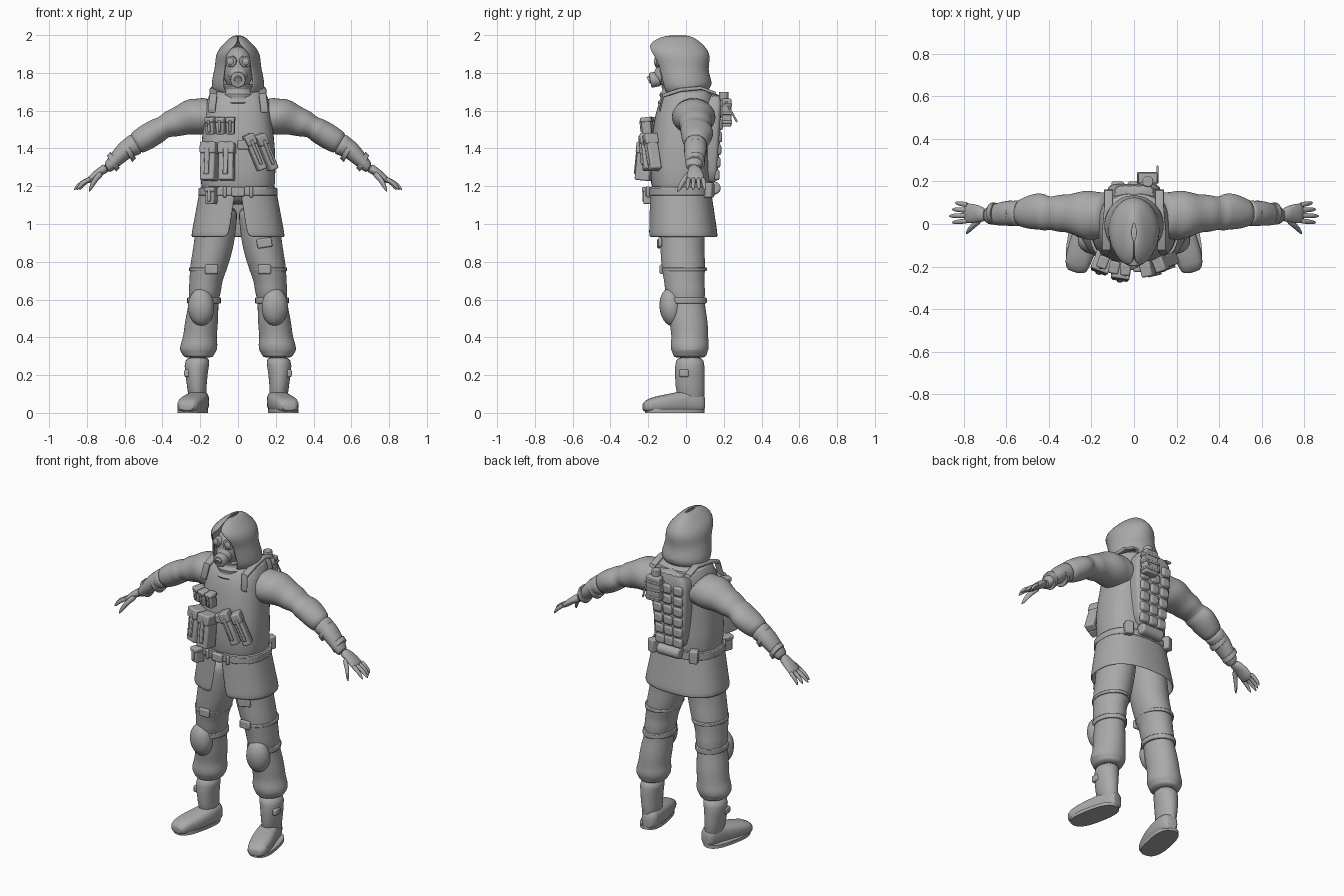
import bpy, bmesh, math
from mathutils import Vector, Matrix, Euler

cube = bpy.data.objects.get("Cube")
if cube:
    bpy.data.objects.remove(cube, do_unlink=True)

shade = .4
grey = bpy.data.materials.new("plain grey")
grey.use_nodes = True
grey.diffuse_color = (shade, shade, shade, 1)
grey.node_tree.nodes["Principled BSDF"].inputs["Base Color"].default_value = grey.diffuse_color
X, Y, Z = Vector((1, 0, 0)), Vector((0, 1, 0)), Vector((0, 0, 1))
across_arm = Vector((.5, 0, .87))
parts = []


def finish(name, bm, mirror=False, smooth=False, bevel=0, thickness=0):
    bmesh.ops.recalc_face_normals(bm, faces=bm.faces)
    mesh = bpy.data.meshes.new(name)
    bm.to_mesh(mesh)
    bm.free()
    mesh.materials.append(grey)
    part = bpy.data.objects.new(name, mesh)
    bpy.context.collection.objects.link(part)
    if mirror:
        part.modifiers.new("mirror", 'MIRROR').use_mirror_merge = False
    if thickness:
        shell = part.modifiers.new("thickness", 'SOLIDIFY')
        shell.thickness, shell.offset = thickness, -1
    if bevel:
        edge = part.modifiers.new("bevel", 'BEVEL')
        edge.width, edge.segments = bevel, 2
    if smooth:
        part.modifiers.new("smooth", 'SUBSURF').levels = 1
    parts.append(part)


def rounded(angle, power):
    """Point on a unit circle, squarer for a higher power."""
    c, s = math.cos(angle), math.sin(angle)
    return math.copysign(abs(c) ** (2 / power), c), math.copysign(abs(s) ** (2 / power), s)


def bridge(bm, rows, closed):
    for low, high in zip(rows, rows[1:]):
        for i in range(len(low) - (not closed)):
            j = (i + 1) % len(low)
            bm.faces.new((low[i], low[j], high[j], high[i]))


def loft(name, rings, u=X, v=Y, sides=20, power=2, **look):
    """Closed skin over rings of (x, y, z, half width along u, half width along v)."""
    bm = bmesh.new()
    rows = []
    for x, y, z, a, b in rings:
        outline = [rounded(i * math.tau / sides, power) for i in range(sides)]
        rows.append([bm.verts.new(Vector((x, y, z)) + u * a * c + v * b * s) for c, s in outline])
    bridge(bm, rows, closed=True)
    bm.faces.new(rows[0])
    bm.faces.new(rows[-1])
    finish(name, bm, **look)


def folded(keys, steps=3, ripple=.04):
    """Fill in rings between the keys and swell them alternately like creased cloth."""
    rings = []
    for start, end in zip(keys, keys[1:]):
        for i in range(steps):
            x, y, z, a, b = [p + (q - p) * i / steps for p, q in zip(start, end)]
            swell = 1 + ripple * math.sin(len(rings) * 2)
            rings.append((x, y, z, a * swell, b * swell))
    return rings + [keys[-1]]


def body(levels):
    """Rings centred on the body from (z, front, back, half width)."""
    return [(0, (front + back) / 2, z, width, (back - front) / 2) for z, front, back, width in levels]


def wrap(name, levels, sides=36, power=2, **look):
    """Cloth around the body, open in front: (z, front, back, half width, half gap angle)."""
    bm = bmesh.new()
    rows = []
    for z, front, back, width, gap in levels:
        row = []
        for i in range(sides + 1):
            s, c = rounded(gap + (math.tau - 2 * gap) * i / sides, power)
            # the angle is measured from the front, so sine and cosine swap roles
            row.append(bm.verts.new((width * c, (front + back) / 2 - s * (back - front) / 2, z)))
        rows.append(row)
    bridge(bm, rows, closed=False)
    finish(name, bm, thickness=.01, smooth=True, **look)


def place(pos, turn, size):
    return Matrix.LocRotScale(Vector(pos), Euler(turn), Vector(size))


def box(name, pos, size, turn=(0, 0, 0), bevel=.008, **look):
    bm = bmesh.new()
    bmesh.ops.create_cube(bm, size=1, matrix=place(pos, turn, size))
    finish(name, bm, bevel=bevel, **look)


def ball(name, pos, size, turn=(0, 0, 0), **look):
    bm = bmesh.new()
    bmesh.ops.create_uvsphere(bm, u_segments=24, v_segments=14, radius=1, matrix=place(pos, turn, size))
    finish(name, bm, **look)


def rod(name, start, end, radius, taper=1, **look):
    bm = bmesh.new()
    start, end = Vector(start), Vector(end)
    axis = end - start
    turn = Z.rotation_difference(axis).to_matrix().to_4x4()
    bmesh.ops.create_cone(bm, cap_ends=True, segments=20, radius1=radius, radius2=radius * taper,
                          depth=axis.length, matrix=Matrix.Translation((start + end) / 2) @ turn)
    finish(name, bm, **look)


def vest_pouch(name, x, z, size, lean=0, tilt=0):
    """Pouch with lid and strap, lying against the curved front of the vest."""
    width, depth, height = size
    surface = -.03 - .16 * (1 - abs(x / .2) ** 2.5) ** .4
    turn = (tilt, lean, x * 2.5)
    frame = Euler(turn).to_matrix()
    pos = Vector((x, surface - depth * .4, z))
    box(name, pos, size, turn)
    box(name + "_lid", pos + frame @ Vector((0, 0, height * .36)), (width * 1.1, depth * 1.2, height * .3), turn)
    box(name + "_strap", pos - frame @ Vector((0, depth / 2, 0)), (width / 3, .02, height * .7), turn, bevel=.004)


# Vest, collar and shoulder straps
loft("vest", body([(1.1, -.16, .12, .18), (1.2, -.19, .13, .2), (1.4, -.19, .13, .2), (1.54, -.17, .14, .18),
                   (1.64, -.15, .15, .17), (1.7, -.11, .15, .15), (1.72, -.08, .1, .1)]),
     sides=32, power=2.5, smooth=True)
collar = []
for i in range(9):
    bulge = .01 * math.sin(i * 2)
    collar.append((1.63 + i / 70, -.15 - bulge + i / 300, .09, .11 + bulge - i / 300))
loft("collar", body(collar), smooth=True)
loft("shoulder_strap", [(.14, -.14, 1.6, .02, .01), (.13, -.12, 1.68, .02, .01), (.13, -.03, 1.71, .02, .01),
                        (.12, .08, 1.72, .02, .01), (.12, .16, 1.69, .02, .01)],
     v=(Z - Y * .3), power=4, mirror=True)

# Coat skirt split at the front, and belt
skirt = []
for i in range(6):
    t = i / 5
    skirt.append((1.2 - .27 * t, -.19 - .01 * t, .13 + .04 * t, .2 + .05 * t, .02 + .13 * t))
wrap("coat_skirt", skirt, power=2.4)
loft("belt", body([(z, -.2, .14, .21) for z in (1.15, 1.19)]), sides=40, power=2.5, bevel=.004)
box("belt_buckle", (0, -.2, 1.17), (.07, .03, .05))
box("belt_loop", (.07, -.2, 1.17), (.02, .02, .06), mirror=True)

# Hood
wrap("hood", [(1.69, -.12, .1, .12, .5), (1.72, -.14, .13, .14, .6), (1.75, -.15, .14, .14, .6),
              (1.8, -.16, .12, .13, .6), (1.84, -.17, .12, .12, .6), (1.89, -.2, .13, .12, .6),
              (1.93, -.21, .11, .1, .4), (1.96, -.19, .08, .07, .05), (1.99, -.14, .04, .04, .05),
              (2, -.08, 0, .01, .05)])

# Face mask with goggles and filter
ball("mask", (0, -.06, 1.82), (.08, .1, .12))
ball("mask_snout", (0, -.13, 1.79), (.05, .04, .05))
rod("filter", (0, -.14, 1.77), (0, -.19, 1.76), radius=.04, bevel=.006)
rod("filter_inlet", (0, -.18, 1.77), (0, -.2, 1.76), radius=.02)
rod("goggle_rim", (.03, -.13, 1.86), (.04, -.16, 1.86), radius=.03, mirror=True, bevel=.004)
ball("goggle_lens", (.04, -.16, 1.86), (.02, .01, .02), mirror=True)

# Sleeves and cuffs
loft("sleeve", folded([(.1, .04, 1.58, .1, .1), (.2, .04, 1.57, .12, .11), (.32, .05, 1.54, .09, .08),
                       (.4, .05, 1.51, .08, .06), (.45, .06, 1.48, .09, .07), (.55, .05, 1.42, .06, .06)]),
     u=Y, v=across_arm, smooth=True, mirror=True)
loft("forearm", folded([(.53, .05, 1.43, .06, .06), (.6, .05, 1.39, .06, .05), (.7, .04, 1.29, .04, .03)]),
     u=Y, v=across_arm, smooth=True, mirror=True)
for x, z, radius in ((.57, 1.4, .06), (.65, 1.34, .05)):
    loft("cuff_strap", [(x + i, .05, z - i, radius, radius) for i in (0, .02)],
         u=Y, v=across_arm, mirror=True, bevel=.003)

# Hands
loft("palm", [(.69, .04, 1.3, .03, .03), (.73, .05, 1.28, .04, .02), (.78, .05, 1.24, .05, .02),
              (.8, .05, 1.22, .04, .01)], u=Y, v=across_arm, smooth=True, mirror=True)


def finger(name, root, tip, radius):
    root, tip = Vector(root), Vector(tip)
    rings = []
    for i in range(7):
        t = i / 6
        knuckle = Vector((.3, 0, .5)) * radius * math.sin(math.pi * t)
        thin = radius * math.sqrt(1.05 - t ** 4)
        rings.append((*(root.lerp(tip, t) + knuckle), thin, thin))
    loft(name, rings, u=Y, v=across_arm, sides=10, smooth=True, mirror=True)


for i in range(4):
    reach = .87 - .015 * abs(i - 2)
    finger("finger", (.78, .09 - i / 40, 1.24), (reach, .1 - i / 32, 1.18), radius=.012)
finger("thumb", (.72, .02, 1.27), (.79, -.045, 1.17), radius=.016)

# Trousers with gathered cuffs
loft("trouser_leg", folded([(.21, .02, .29, .07, .08), (.21, .02, .33, .1, .1), (.2, .02, .42, .09, .1),
                            (.18, 0, .6, .08, .1), (.17, -.01, .7, .09, .11), (.13, -.02, .88, .11, .12),
                            (.1, -.02, 1.1, .1, .12)], ripple=.03), sides=24, smooth=True, mirror=True)
loft("thigh_strap", [(.16, -.01, z, .1, .12) for z in (.75, .77)], sides=24, mirror=True, bevel=.004)
box("thigh_buckle", (.14, -.13, .76), (.07, .02, .05), mirror=True)
box("upper_thigh_buckle", (.14, -.14, .9), (.08, .02, .05), turn=(0, -.15, .1))
ball("knee_pad", (.195, -.08, .56), (.07, .06, .1), turn=(.1, 0, .15), mirror=True)
loft("knee_strap", [(.18, 0, z, .09, .11) for z in (.58, .61)], sides=24, mirror=True, bevel=.004)

# Boots turned slightly outward
toe_out = Vector((.2, -1, 0)).normalized()
sideways = toe_out.cross(-Z)
loft("boot_shaft", [(.21, .03, .03, .05, .07), (.22, .02, .15, .05, .08), (.22, .02, .26, .07, .08),
                    (.21, .02, .3, .06, .07)], smooth=True, mirror=True)
loft("boot_foot", [(.2, .1, .05, .03, .04), (.2, .08, .06, .05, .06), (.21, 0, .06, .06, .06),
                   (.24, -.1, .05, .07, .05), (.27, -.2, .04, .06, .04), (.27, -.23, .03, .04, .02)],
     u=sideways, v=Z, power=2.7, smooth=True, mirror=True)
loft("boot_sole", [(.24, -.06, z, .07, .16) for z in (0, .02)],
     u=sideways, v=toe_out, sides=28, power=2.6, mirror=True)
box("boot_buckle", (.27, -.01, .21), (.03, .05, .04), mirror=True)

# Chest pouches
for i in range(3):
    vest_pouch("small_pouch", x=-.145 + i / 19, z=1.52, size=(.045, .05, .09), tilt=.1)
for x in (-.15, -.06):
    vest_pouch("magazine_pouch", x, z=1.33, size=(.08, .08, .2), tilt=-.1)
for x in (.09, .15):
    vest_pouch("slanted_pouch", x, z=1.38, size=(.05, .06, .2), lean=-.4)
vest_pouch("belt_pouch", x=-.14, z=1.15, size=(.05, .07, .09))
box("pouch_bridge", (.03, -.2, 1.42), (.07, .05, .05))

# Back panel with webbing cells
loft("back_panel", [(0, .12, 1.21, .08, .04), (0, .12, 1.27, .1, .05), (0, .13, 1.45, .12, .05),
                    (0, .14, 1.6, .13, .05), (0, .14, 1.7, .11, .05)], sides=32, power=5, smooth=True)
for row in range(6):
    for column in (-1, 0, 1):
        pos = (column * (.06 + row / 300), .163 + row / 220, 1.26 + row / 15)
        box("webbing_cell", pos, (.06, .03, .058), bevel=.012)

# Radio and rear belt pouches
box("radio", (.065, .215, 1.59), (.09, .05, .15))
for i in range(3):
    box("radio_strap", (.065, .217, 1.54 + i / 22), (.1, .055, .015), bevel=.004)
rod("radio_knob", (.065, .2, 1.65), (.065, .2, 1.7), radius=.026, bevel=.004)
rod("antenna", (.11, .21, 1.65), (.11, .27, 1.54), radius=.005)
rod("belt_roll", (-.07, .15, 1.19), (.08, .15, 1.19), radius=.034, bevel=.01)
for side in (-1, 1):
    box("belt_side_pouch", (side * .14, .12, 1.18), (.05, .05, .08), turn=(0, 0, -side * .4))

# Smooth shading with crisp edges
for part in parts:
    part.select_set(True)
bpy.context.view_layer.objects.active = parts[0]
bpy.ops.object.shade_smooth_by_angle(angle=math.radians(40))
